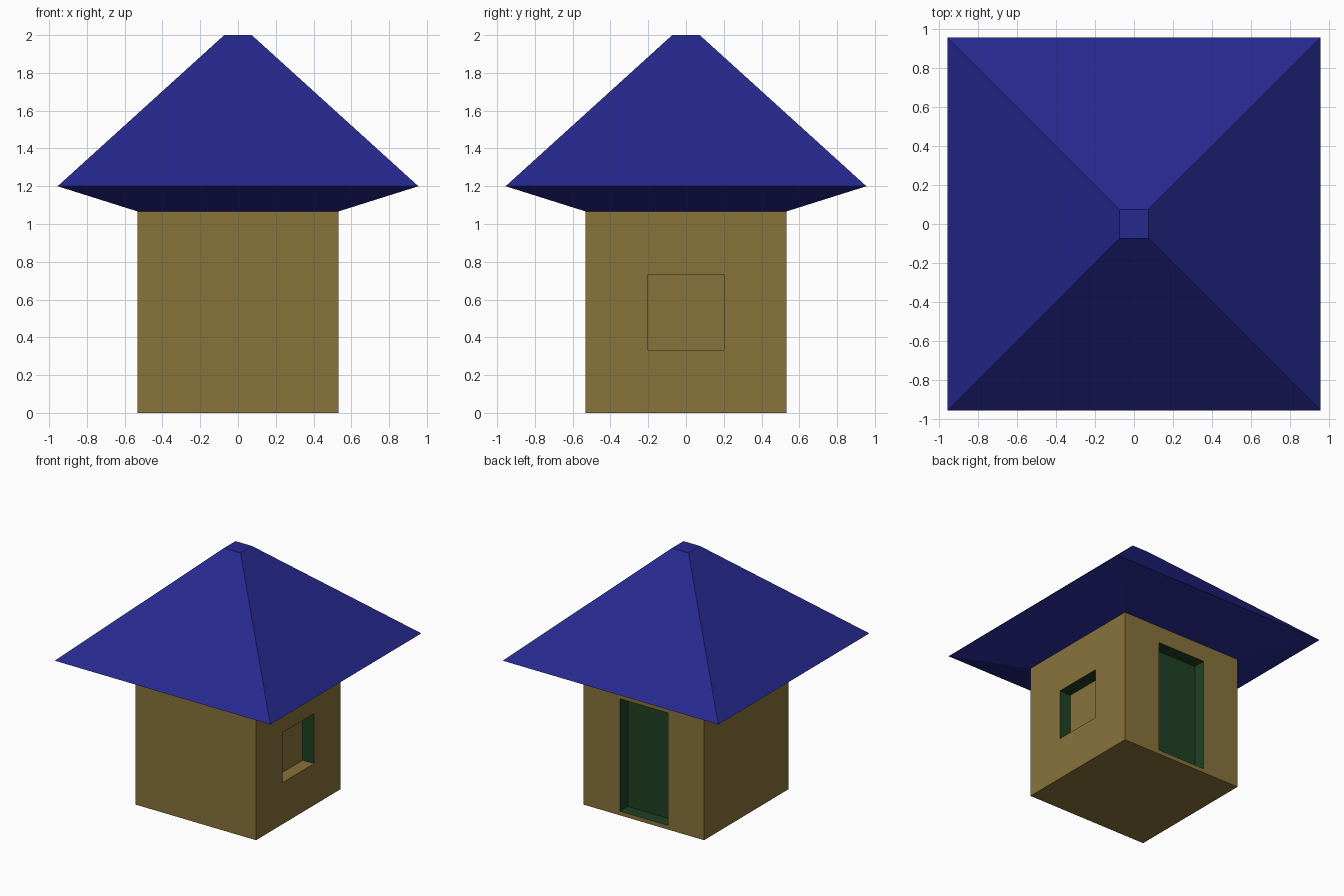
import bpy, bmesh
from mathutils import Vector

if "Cube" in bpy.data.objects:
    bpy.data.objects.remove(bpy.data.objects["Cube"])

W, H = 0.533, 1.067      # wall half width and height


def material(name, srgb):
    m = bpy.data.materials.new(name)
    lin = [((c / 255 + 0.055) / 1.055) ** 2.4 for c in srgb]
    m.diffuse_color = (*lin, 1)
    m.use_nodes = True
    m.node_tree.nodes["Principled BSDF"].inputs["Base Color"].default_value = m.diffuse_color
    return m


tan = material("tan_wall", (136, 115, 59))
green = material("dark_green", (31, 64, 35))
blue = material("navy_roof", (38, 40, 142))


def finish(bm, name, mats):
    bmesh.ops.recalc_face_normals(bm, faces=bm.faces[:])
    me = bpy.data.meshes.new(name)
    bm.to_mesh(me)
    bm.free()
    for m in mats:
        me.materials.append(m)
    ob = bpy.data.objects.new(name, me)
    bpy.context.collection.objects.link(ob)
    return ob


def recess(bm, normal, half, z0, z1, depth, is_green):
    """Cut a rectangular opening in the wall facing normal and push it in."""
    n = Vector(normal)
    side = n.cross(Vector((0, 0, 1)))
    cuts = [(side * half, side), (side * -half, side),
            (Vector((0, 0, z0)), Vector((0, 0, 1))),
            (Vector((0, 0, z1)), Vector((0, 0, 1)))]
    for co, no in cuts:
        bm.normal_update()
        fs = [f for f in bm.faces if f.normal.dot(n) > 0.9
              and f.calc_center_median().dot(n) > W - 0.01]
        geom = fs + list({e for f in fs for e in f.edges}) + list({v for f in fs for v in f.verts})
        bmesh.ops.bisect_plane(bm, geom=geom, dist=1e-5, plane_co=co, plane_no=no)
    bm.normal_update()
    target = Vector((0, 0, (z0 + z1) / 2)) + n * W
    face = min(bm.faces, key=lambda f: (f.calc_center_bounds() - target).length
               + (1 - f.normal.dot(n)))
    new = bmesh.ops.extrude_discrete_faces(bm, faces=[face])["faces"][0]
    bmesh.ops.translate(bm, verts=new.verts[:], vec=n * -depth)
    bm.normal_update()
    jambs = {f for e in new.edges for f in e.link_faces} - {new}
    for f in jambs | {new}:
        f.material_index = 1 if is_green(f, f is new) else 0


# Walls with a window recess on the right and a door recess at the back
bm = bmesh.new()
bmesh.ops.create_cube(bm, size=1)
for v in bm.verts:
    v.co = Vector((v.co.x * 2 * W, v.co.y * 2 * W, (v.co.z + 0.5) * H))
# window: green sides and top, tan sill and back
recess(bm, (1, 0, 0), 0.20, 0.333, 0.733, 0.10,
       lambda f, back: not back and f.calc_center_median().z > 0.34)
# door: green all over
recess(bm, (0, 1, 0), 0.212, 0.033, 0.933, 0.10, lambda f, back: True)
finish(bm, "walls", [tan, green])

# Roof: square rings from the wall top out to the eaves and up to the flat cap
bm = bmesh.new()
rings = []
for r, z in [(W, H), (0.955, 1.2), (0.073, 2.0)]:
    rings.append([bm.verts.new((sx * r, sy * r, z))
                  for sx, sy in [(-1, -1), (1, -1), (1, 1), (-1, 1)]])
for a, b in zip(rings, rings[1:]):
    for i in range(4):
        j = (i + 1) % 4
        bm.faces.new((a[i], a[j], b[j], b[i]))
bm.faces.new(rings[-1])
bm.faces.new(rings[0][::-1])
finish(bm, "roof", [blue])
